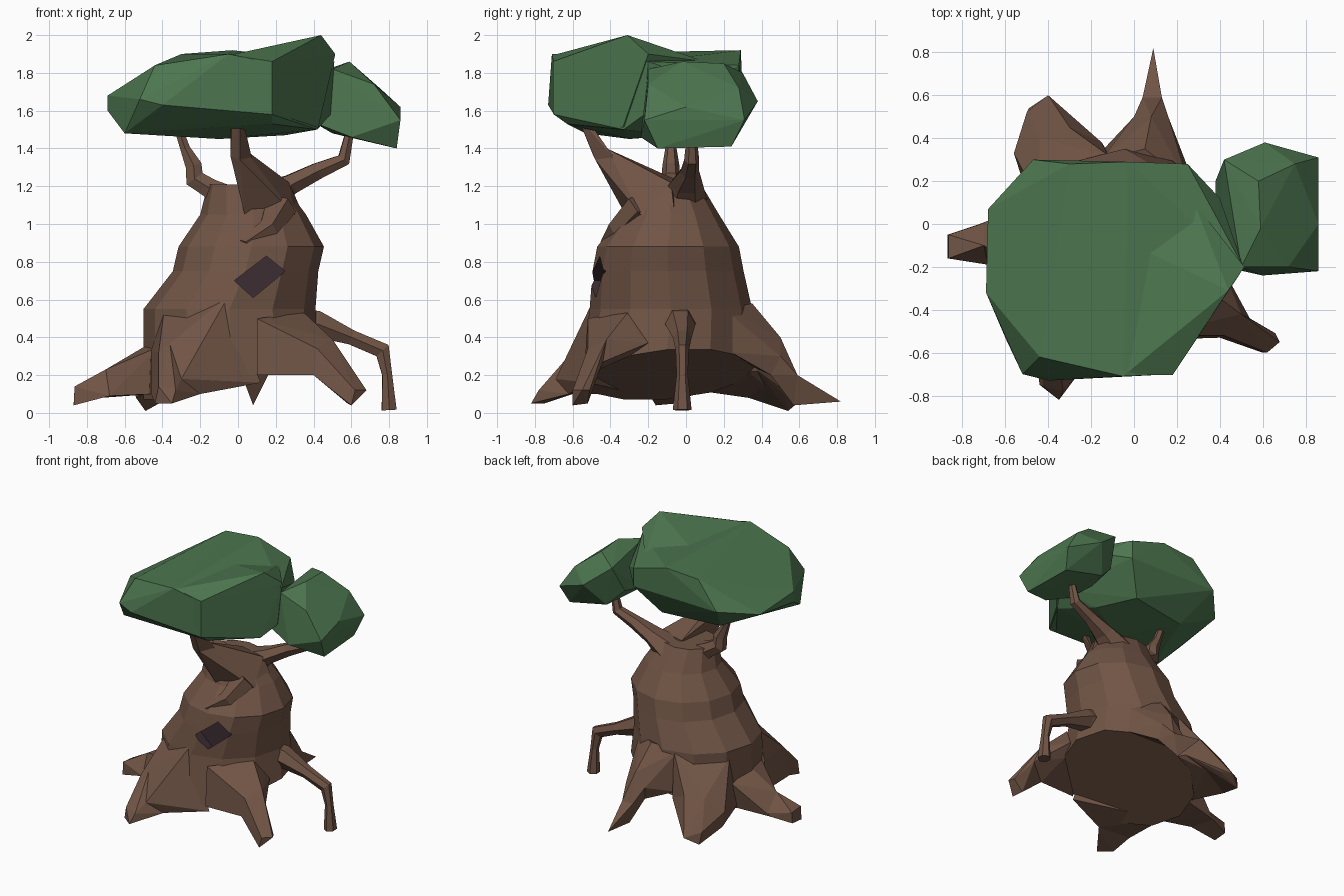
import bpy, bmesh, math
from mathutils import Vector


def material(name, rgb):
    m = bpy.data.materials.new(name)
    m.diffuse_color = (*rgb, 1)
    return m


bark = material("brown bark", (0.163, 0.089, 0.060))
leaf = material("green leaves", (0.073, 0.180, 0.078))
dark = material("dark hollow", (0.045, 0.026, 0.033))
wood = (bark, dark)


def make_object(name, bm, mats, index=0):
    bmesh.ops.recalc_face_normals(bm, faces=bm.faces)
    for f in bm.faces:
        f.material_index = index
        f.smooth = False
    me = bpy.data.meshes.new(name)
    bm.to_mesh(me)
    bm.free()
    for m in mats:
        me.materials.append(m)
    ob = bpy.data.objects.new(name, me)
    bpy.context.collection.objects.link(ob)
    return ob


def loft(name, rings, index=0):
    """Closed skin over a list of rings of points."""
    bm = bmesh.new()
    vs = [[bm.verts.new(p) for p in r] for r in rings]
    n = len(vs[0])
    for a, b in zip(vs, vs[1:]):
        for i in range(n):
            j = (i + 1) % n
            bm.faces.new((a[i], a[j], b[j], b[i]))
    bm.faces.new(vs[0][::-1])
    bm.faces.new(vs[-1])
    return make_object(name, bm, wood, index)


def limb(name, path, sides=6):
    """Tapered limb; path rows are x, y, z, half width, half height."""
    pts = [Vector(p[:3]) for p in path]
    d = pts[-1] - pts[0]
    side = Vector((d.y, -d.x, 0)).normalized()
    rings = []
    for i, p in enumerate(path):
        t = (pts[min(i + 1, len(pts) - 1)] - pts[max(i - 1, 0)]).normalized()
        up = side.cross(t).normalized()
        rings.append([pts[i] + side * p[3] * math.cos(a) + up * p[4] * math.sin(a)
                      for a in (2 * math.pi * k / sides for k in range(sides))])
    return loft(name, rings)


def hull(name, points, mats=(leaf,)):
    bm = bmesh.new()
    for p in points:
        bm.verts.new(p)
    res = bmesh.ops.convex_hull(bm, input=bm.verts)
    extra = {v for v in res["geom_interior"] if isinstance(v, bmesh.types.BMVert)}
    bmesh.ops.delete(bm, geom=list(extra), context='VERTS')
    return make_object(name, bm, mats)


def flare(name, *groups):
    """Faceted limb: one hull for every pair of neighbouring point groups."""
    return [hull(name, a + b, wood) for a, b in zip(groups, groups[1:])]


def join(target, operands):
    """Apply (object, operation) booleans to the target, drop the operands."""
    for ob, op in operands:
        mod = target.modifiers.new(ob.name, 'BOOLEAN')
        mod.operation = op
        mod.solver = 'EXACT'
        mod.object = ob
    bpy.context.view_layer.update()
    deps = bpy.context.evaluated_depsgraph_get()
    merged = bpy.data.meshes.new_from_object(target.evaluated_get(deps))
    target.modifiers.clear()
    target.data = merged
    for ob, _ in operands:
        bpy.data.objects.remove(ob)


# Trunk: oval rings, with a slanted underside
trunk_rows = [(-.03, -.10, .47, .46, None), (-.045, -.08, .455, .43, .55),
              (.04, -.095, .385, .40, .75), (.07, -.095, .385, .375, .88),
              (.08, -.08, .28, .255, 1.05), (.04, -.10, .20, .18, 1.21)]
rings = []
for cx, cy, rx, ry, z in trunk_rows:
    ring = []
    for k in range(12):
        a = 2 * math.pi * k / 12
        x, y = cx + rx * math.cos(a), cy + ry * math.sin(a)
        ring.append((x, y, .22 + .28 * x + .08 * y if z is None else z))
    rings.append(ring)
trunk = loft("trunk", rings)

# Roots, flaring out of the trunk
parts = flare("left_root",
              [(-.46, .10, .30), (-.46, .05, .10), (-.42, -.30, .35), (-.45, -.28, .10),
               (-.48, -.10, .36)],
              [(-.68, .01, .10), (-.68, -.19, .09), (-.70, -.10, .23), (-.72, 0, .08)],
              [(-.87, -.05, .05), (-.87, -.16, .04), (-.865, -.05, .13), (-.865, -.16, .14)])
parts += flare("front_left_root",
               [(-.39, -.30, .55), (-.05, -.48, .62), (.12, -.52, .16), (-.47, -.25, .10),
                (-.46, -.30, .33)],
               [(-.36, -.57, .36), (-.42, -.58, .32), (-.20, -.62, .10), (-.46, -.60, .10),
                (-.30, -.69, .18)],
               [(-.35, -.82, .05), (-.44, -.75, .05), (-.33, -.78, .12), (-.42, -.76, .14)])
parts += flare("front_right_root",
               [(.10, -.52, .50), (.35, -.31, .53), (.40, -.25, .42), (.41, -.20, .37),
                (.10, -.54, .20), (.38, -.30, .30)],
               [(.50, -.42, .39), (.42, -.52, .34), (.40, -.53, .20), (.54, -.44, .27)],
               [(.68, -.55, .12), (.66, -.51, .12), (.60, -.60, .04), (.58, -.52, .05),
                (.62, -.60, .12)])
parts += flare("back_root",
               [(-.15, .30, .55), (.25, .20, .55), (-.15, .34, .25), (.26, .24, .32),
                (.05, .35, .58)],
               [(0, .50, .30), (.16, .50, .30), (.08, .50, .40), (.02, .47, .20),
                (.16, .45, .20)],
               [(.04, .59, .20), (.13, .59, .20), (.08, .57, .04)],
               [(.09, .82, .06)])
parts += flare("back_left_root",
               [(-.44, .10, .50), (-.12, .32, .55), (-.47, .05, .12), (-.12, .33, .22)],
               [(-.56, .33, .20), (-.54, .33, .08), (-.15, .38, .22), (-.44, .40, .30),
                (-.30, .45, .30), (-.30, .42, .14)],
               [(-.49, .54, .01), (-.50, .52, .10), (-.40, .60, .06), (-.33, .52, .10)])
parts.append(limb("stilt_root", [
    (.25, -.04, .48, .10, .10), (.42, -.03, .47, .08, .08), (.60, -.02, .40, .05, .045),
    (.765, -.02, .33, .035, .05), (.79, -.02, .20, .03, .03), (.80, -.02, .015, .05, .045)]))

# Branches, and the brow fold above the hollow
parts += flare("front_branch",
               [(.345, -.06, 1.05), (.04, -.31, 1.03), (.02, -.35, 1.20), (.27, -.08, 1.22),
                (.05, -.02, 1.22), (.30, -.24, 1.05)],
               [(.03, -.42, 1.40), (.08, -.36, 1.32), (-.04, -.49, 1.36), (.01, -.48, 1.34)],
               [(.02, -.54, 1.58), (-.04, -.54, 1.58), (.01, -.58, 1.58), (-.03, -.58, 1.58)])
parts += [
    limb("left_branch", [(-.03, -.08, 1.11, .12, .10), (-.15, -.08, 1.19, .07, .06),
                         (-.23, -.08, 1.24, .05, .06), (-.235, -.08, 1.31, .045, .05),
                         (-.28, -.08, 1.40, .03, .03), (-.32, -.08, 1.52, .025, .025)]),
    limb("right_branch", [(.10, -.02, 1.10, .14, .12), (.28, 0, 1.21, .09, .06),
                          (.42, .02, 1.28, .05, .05), (.56, .03, 1.34, .04, .04),
                          (.59, .03, 1.48, .025, .025)]),
    limb("brow_fold", [(.22, -.22, 1.10, .11, .08), (.16, -.36, .97, .06, .06),
                       (.03, -.43, .89, .03, .03)], 5),
]

# Hollow cutter: a tilted diamond pushed into the front
diamond = [(-.02, .70), (.08, .61), (.25, .75), (.15, .83)]
cutter = loft("hollow_cutter", [[(x, y, z) for x, z in diamond] for y in (-.8, -.425)], 1)
join(trunk, [(p, 'UNION') for p in parts] + [(cutter, 'DIFFERENCE')])

# Main leaf crown: a flat-topped mass with a peak at the front right
crown = hull("main_crown", [
    (.18, -.70, 1.85), (-.05, -.71, 1.90), (-.40, -.73, 1.63), (-.44, -.62, 1.84),
    (-.52, -.70, 1.66), (-.60, -.53, 1.48), (-.69, -.32, 1.60), (-.69, -.32, 1.68),
    (-.68, .07, 1.65), (-.47, .30, 1.70), (-.30, .28, 1.90), (-.03, .29, 1.92),
    (.25, .28, 1.84), (.25, .28, 1.70), (.40, .12, 1.75), (.51, -.20, 1.86),
    (.49, -.22, 1.58), (.42, -.33, 1.50), (.18, -.70, 1.58), (.18, -.63, 1.53),
    (-.10, -.30, 1.45), (.25, -.10, 1.47), (-.35, .08, 1.48), (.10, .15, 1.49)])
peak = hull("crown_peak", [
    (.44, -.31, 2.0), (.18, -.705, 1.86), (.515, -.20, 1.90), (.28, .10, 1.86),
    (0, -.10, 1.88), (-.04, -.70, 1.895), (.425, -.335, 1.51), (.18, -.705, 1.59)])
join(crown, [(peak, 'UNION')])

# Small leaf crown
hull("small_crown", [
    (.50, -.20, 1.82), (.59, -.02, 1.86), (.58, .20, 1.85), (.42, .30, 1.80),
    (.61, .38, 1.65), (.86, .31, 1.55), (.82, .24, 1.41), (.84, -.15, 1.40),
    (.86, -.22, 1.55), (.72, -.20, 1.74), (.75, .28, 1.72), (.60, -.24, 1.46),
    (.42, -.20, 1.53), (.38, .20, 1.60), (.38, 0, 1.55), (.50, .25, 1.48),
    (.86, 0, 1.62)])
